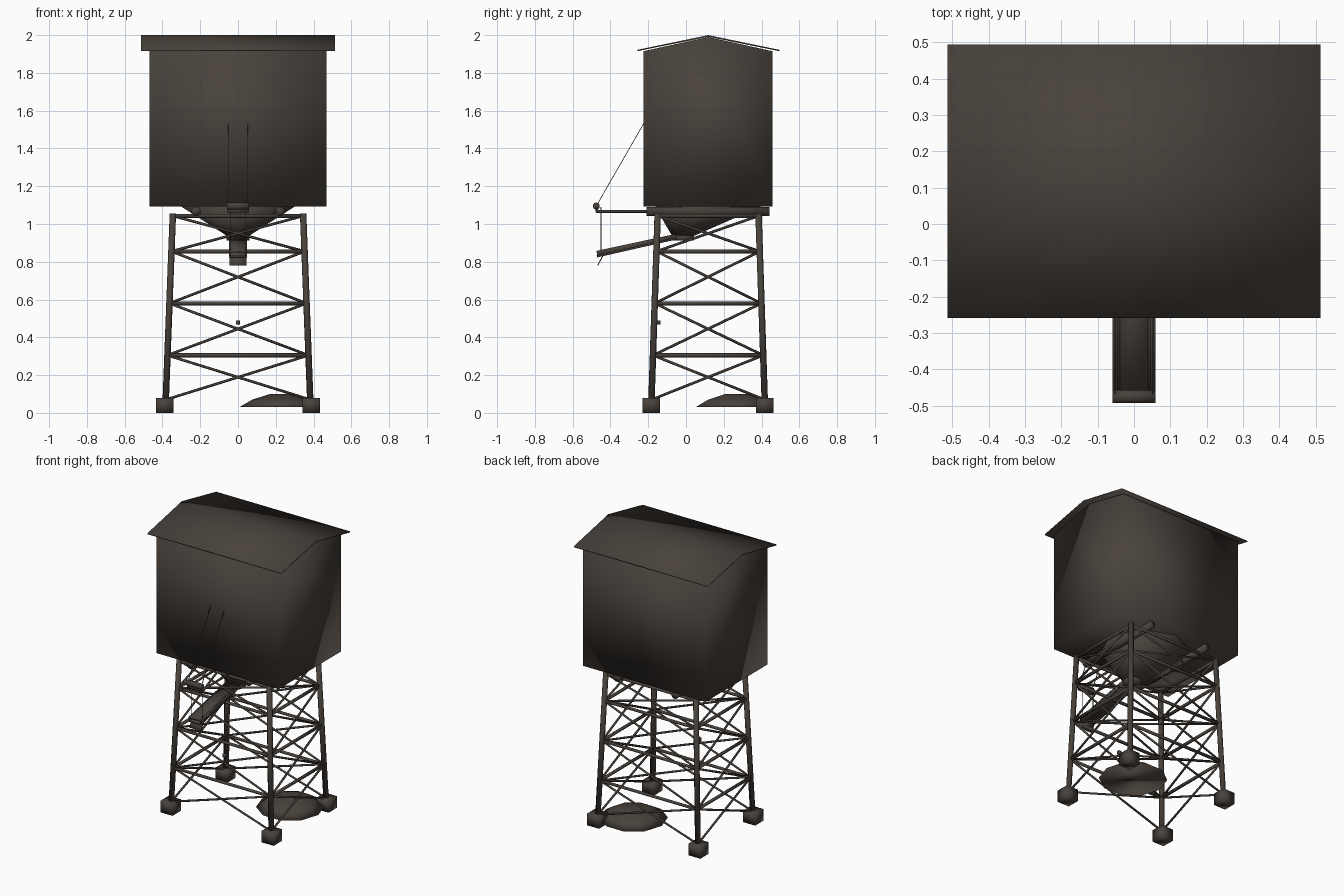
import bpy, bmesh, math
from mathutils import Vector

if "Cube" in bpy.data.objects:
    bpy.data.objects.remove(bpy.data.objects["Cube"])

wood = bpy.data.materials.new("dark_weathered_wood")
wood.diffuse_color = (0.066, 0.054, 0.045, 1)
wood.use_nodes = True
wood.node_tree.nodes["Principled BSDF"].inputs["Base Color"].default_value = wood.diffuse_color
CY = 0.117  # tower centre in y


def finish(name, bm):
    bmesh.ops.recalc_face_normals(bm, faces=bm.faces)
    me = bpy.data.meshes.new(name)
    bm.to_mesh(me)
    bm.free()
    me.materials.append(wood)
    for p in me.polygons:
        p.use_smooth = True
    ob = bpy.data.objects.new(name, me)
    bpy.context.collection.objects.link(ob)
    return ob


def loft(name, rings):
    """Closed skin through rings with equal point counts."""
    bm = bmesh.new()
    vs = [[bm.verts.new(p) for p in r] for r in rings]
    n = len(vs[0])
    for a, b in zip(vs, vs[1:]):
        for i in range(n):
            j = (i + 1) % n
            bm.faces.new((a[i], a[j], b[j], b[i]))
    bm.faces.new(vs[0])
    bm.faces.new(vs[-1])
    return finish(name, bm)


def box(name, x0, x1, y0, y1, z0, z1):
    return loft(name, [[(x0, y0, z), (x1, y0, z), (x1, y1, z), (x0, y1, z)]
                       for z in (z0, z1)])


def rod(name, a, b, r, sides=8):
    a, b = Vector(a), Vector(b)
    q = (b - a).to_track_quat('Z', 'Y')
    ring = [q @ Vector((r * math.cos(t), r * math.sin(t), 0))
            for t in [2 * math.pi * (i + 0.5) / sides for i in range(sides)]]
    return loft(name, [[p + v for v in ring] for p in (a, b)])


def extrude_x(name, profile, x):
    return loft(name, [[(sx, y, z) for y, z in profile] for sx in (-x, x)])


def disc(c, r, z, n, ry=None):
    ry = ry or r
    return [(c[0] + r * math.cos(2 * math.pi * i / n),
             c[1] + ry * math.sin(2 * math.pi * i / n), z) for i in range(n)]


# Gabled tank house and thin roof
extrude_x("tank_house", [(-0.225, 1.092), (0.457, 1.092), (0.457, 1.915),
                         (0.118, 1.99), (-0.225, 1.915)], 0.468)
extrude_x("roof", [(-0.258, 1.915), (0.118, 1.991), (0.494, 1.915),
                   (0.494, 1.922), (0.118, 2.0), (-0.258, 1.922)], 0.513)


# Tapered tower: legs, footings, rails and cross braces
def leg_point(sx, sy, z):
    t = z / 1.05
    return Vector((sx * (0.385 - 0.04 * t), CY + sy * (0.302 - 0.035 * t), z))


corners = [(-1, -1), (1, -1), (1, 1), (-1, 1)]
levels = [0.07, 0.305, 0.58, 0.855, 1.043]
for i, c in enumerate(corners):
    rod("leg", leg_point(*c, 0.03), leg_point(*c, 1.055), 0.018)
    fx, fy = c[0] * 0.388, CY + c[1] * 0.3
    box("footing", fx - 0.046, fx + 0.046, fy - 0.046, fy + 0.046, 0, 0.08)
    d = corners[(i + 1) % 4]
    for k, z in enumerate(levels):
        if k:
            rod("rail", leg_point(*c, z), leg_point(*d, z), 0.011, 6)
            lo = levels[k - 1]
            rod("brace", leg_point(*c, lo), leg_point(*d, z), 0.007, 6)
            rod("brace", leg_point(*d, lo), leg_point(*c, z), 0.007, 6)

# Bearer logs under the tank
for x in (-0.222, 0.222):
    rod("bearer_log", (x, -0.208, 1.067), (x, 0.442, 1.067), 0.026)

# Offset hopper with outlet collar
loft("hopper", [disc((0, 0.117), 0.3, 1.092, 8, 0.28),
                disc((0, -0.018), 0.055, 0.935, 8)])
loft("outlet_collar", [disc((0, -0.015), 0.06, z, 10) for z in (0.912, 0.945)])

# Sloping chute trough with hanging end flap
extrude_x("chute_floor", [(-0.02, 0.925), (-0.47, 0.823), (-0.473, 0.832), (-0.02, 0.935)], 0.047)
for s in (-1, 1):
    x0, x1 = s * 0.047, s * 0.039
    prof = [(-0.02, 0.925), (-0.47, 0.823), (-0.473, 0.858), (-0.02, 0.955)]
    loft("chute_side", [[(x, y, z) for y, z in prof] for x in (x0, x1)])
extrude_x("chute_lid", [(-0.02, 0.946), (-0.473, 0.85), (-0.473, 0.858), (-0.02, 0.955)], 0.047)
extrude_x("chute_flap", [(-0.438, 0.83), (-0.465, 0.78), (-0.469, 0.782), (-0.444, 0.83)], 0.045)

# Pulley frame, roller and ropes
for x in (-0.052, 0.052):
    rod("pulley_arm", (x, -0.475, 1.067), (x, -0.15, 1.067), 0.008, 6)
    rod("stay_rope", (x, -0.225, 1.53), (x, -0.475, 1.095), 0.0025, 4)
    rod("chute_rope", (x * 0.8, -0.45, 1.09), (x * 0.8, -0.45, 0.84), 0.002, 4)
rod("pulley_roller", (-0.059, -0.475, 1.095), (0.059, -0.475, 1.095), 0.019, 10)
box("frame_end", -0.055, 0.055, -0.48, -0.465, 1.06, 1.085)

# Small block on the tower face
box("pull_block", -0.01, 0.01, -0.155, -0.134, 0.468, 0.49)

# Low mound beside the back right footing
loft("mound", [disc((0.222, 0.255), 0.215, 0.03, 10),
               disc((0.225, 0.26), 0.15, 0.07, 10),
               disc((0.24, 0.275), 0.07, 0.1, 10)])
